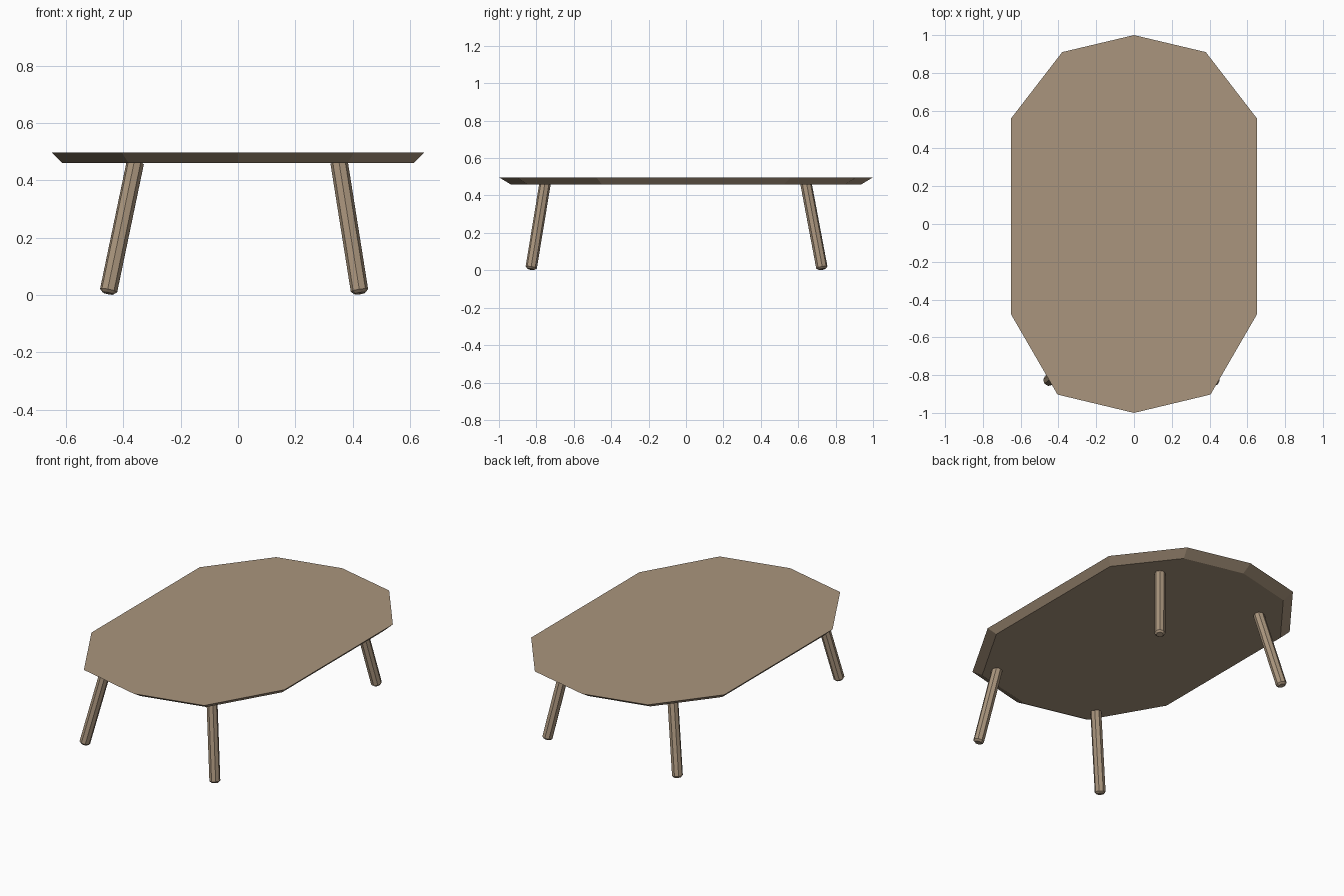
import bpy, bmesh
from mathutils import Vector, Matrix

if "Cube" in bpy.data.objects:
    bpy.data.objects.remove(bpy.data.objects["Cube"])

wood = bpy.data.materials.new("light brown wood")
wood.diffuse_color = (0.40, 0.30, 0.205, 1)
wood.use_nodes = True
wood.node_tree.nodes["Principled BSDF"].inputs["Base Color"].default_value = wood.diffuse_color


def finish(bm, name):
    bmesh.ops.recalc_face_normals(bm, faces=bm.faces)
    mesh = bpy.data.meshes.new(name)
    bm.to_mesh(mesh)
    bm.free()
    mesh.materials.append(wood)
    bpy.context.collection.objects.link(bpy.data.objects.new(name, mesh))


# Table top: ten-sided slab, underside drawn in to give a slanted edge
right_side = [(0, -1), (0.405, -0.903), (0.65, -0.48),
              (0.65, 0.56), (0.38, 0.91), (0, 1)]
outline = right_side + [(-x, y) for x, y in right_side[-2:0:-1]]
outline = [(0.38 * (-1 if x < 0 else 1), y) if y == 0.91 else (x, y) for x, y in outline]
bm = bmesh.new()
top = [bm.verts.new((x, y, 0.497)) for x, y in outline]
under = [bm.verts.new((x * 0.942, y * 0.938, 0.46)) for x, y in outline]
bm.faces.new(top)
bm.faces.new(under[::-1])
for i in range(len(top)):
    j = (i + 1) % len(top)
    bm.faces.new((top[i], under[i], under[j], top[j]))
finish(bm, "table_top")


# Splayed eight-sided leg with a chamfered foot
def leg(name, foot, head, radius=0.0305):
    foot, head = Vector(foot), Vector(head)
    axis = head - foot
    rot = axis.to_track_quat('Z', 'Y').to_matrix().to_4x4()
    bm = bmesh.new()
    bmesh.ops.create_cone(bm, cap_ends=True, segments=8, radius1=radius,
                          radius2=radius, depth=axis.length,
                          matrix=Matrix.Translation((foot + head) / 2) @ rot)
    cap = min(bm.faces, key=lambda f: f.calc_center_median().z)
    bmesh.ops.bevel(bm, geom=list(cap.edges), offset=0.010, segments=1,
                    affect='EDGES', profile=0.5)
    finish(bm, name)


for end, foot_y, head_y in (("front", -0.829, -0.754), ("back", 0.728, 0.642)):
    for side, foot_x, head_x in (("left", -0.453, -0.358), ("right", 0.425, 0.3525)):
        leg(f"{end}_{side}_leg", (foot_x, foot_y, 0.006), (head_x, head_y, 0.462))
